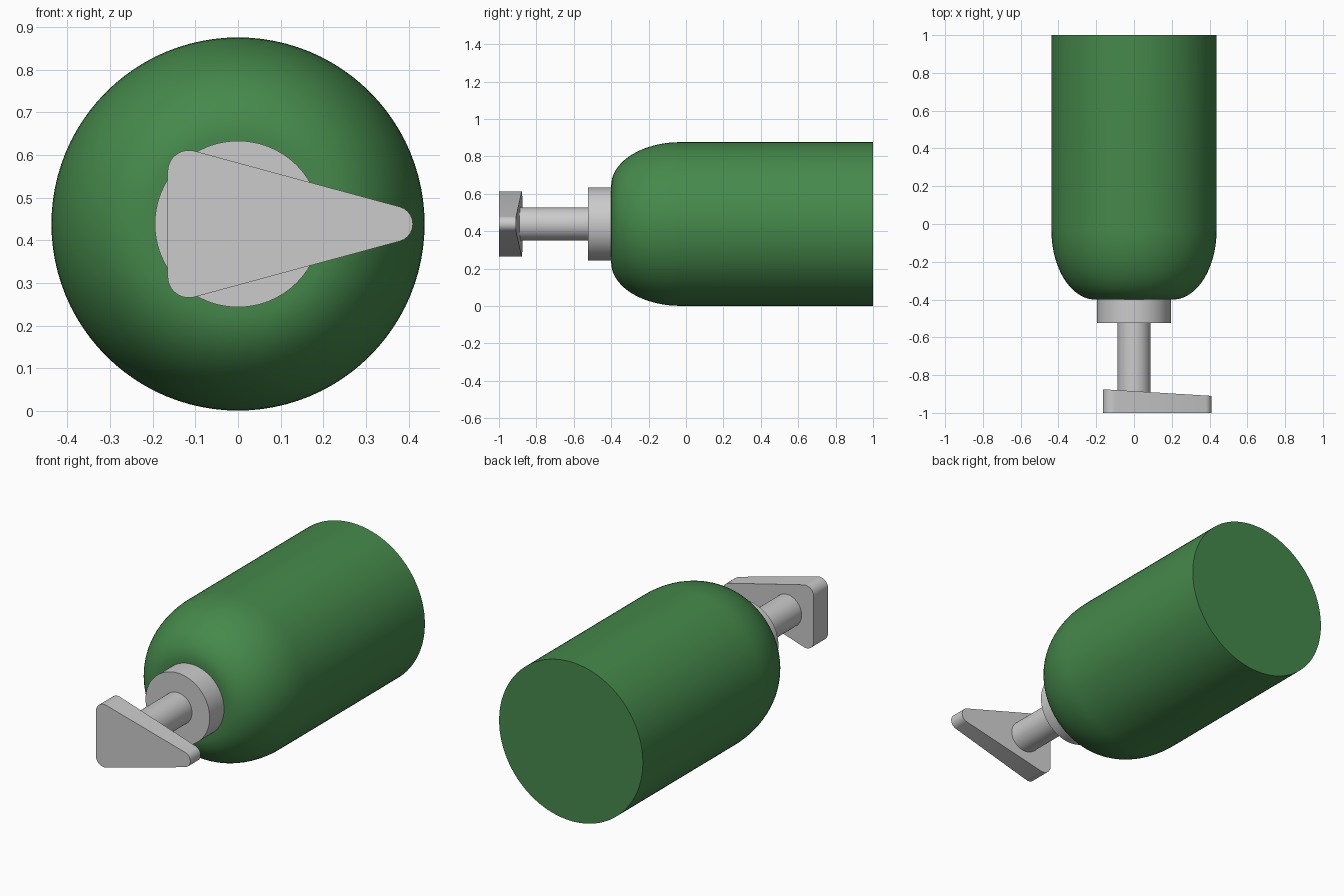
import bpy, bmesh
from math import sin, cos, pi, radians, atan2, asin, hypot

if "Cube" in bpy.data.objects:
    bpy.data.objects.remove(bpy.data.objects["Cube"])

CZ = 0.4385  # height of the common axis


def finish(name, bm, mat=None):
    bmesh.ops.remove_doubles(bm, verts=bm.verts, dist=1e-5)
    bmesh.ops.recalc_face_normals(bm, faces=bm.faces)
    me = bpy.data.meshes.new(name)
    bm.to_mesh(me)
    bm.free()
    ob = bpy.data.objects.new(name, me)
    bpy.context.collection.objects.link(ob)
    if mat:
        me.materials.append(mat)
    bpy.ops.object.select_all(action='DESELECT')
    ob.select_set(True)
    bpy.context.view_layer.objects.active = ob
    bpy.ops.object.shade_smooth_by_angle(angle=radians(30))
    return ob


def lathe(name, profile, mat=None, steps=96):
    """Revolve (radius, y) points around the long axis and cap both ends."""
    bm = bmesh.new()
    rings = [[bm.verts.new((r * cos(2 * pi * i / steps), y, CZ + r * sin(2 * pi * i / steps)))
              for i in range(steps)] for r, y in profile]
    for a, b in zip(rings, rings[1:]):
        for i in range(steps):
            j = (i + 1) % steps
            bm.faces.new((a[i], a[j], b[j], b[i]))
    bm.faces.new(rings[0])
    bm.faces.new(rings[-1])
    return finish(name, bm, mat)


green = bpy.data.materials.new("green")
green.diffuse_color = (0.06, 0.25, 0.07, 1)
green.use_nodes = True
green.node_tree.nodes["Principled BSDF"].inputs["Base Color"].default_value = green.diffuse_color

# Tank body: elliptical shoulder, then a straight cylinder
N = 20
shoulder = [(0.205 + 0.2325 * sin(pi / 2 * i / N), -0.03 - 0.37 * cos(pi / 2 * i / N))
            for i in range(N + 1)]
lathe("tank_body", shoulder + [(0.4375, 1.0)], green)

# Neck collar and valve stem
lathe("neck_collar", [(0.195, -0.525), (0.195, -0.4)])
lathe("valve_stem", [(0.0875, -0.92), (0.0875, -0.525)])

# Handle: rounded triangle plate, thinner toward the tip
BIG, TIP = (-0.115, 0.123, 0.05), (0.368, 0.0, 0.042)
tilt = atan2(BIG[1], TIP[0] - BIG[0])
edge = pi / 2 - tilt - asin((BIG[2] - TIP[2]) / hypot(TIP[0] - BIG[0], BIG[1]))


def arc(c, a0, a1, n=10):
    return [(c[0] + c[2] * cos(a0 + (a1 - a0) * i / n),
             c[1] + c[2] * sin(a0 + (a1 - a0) * i / n)) for i in range(n + 1)]


outline = (arc(TIP, -edge, edge) + arc(BIG, edge, pi)
           + arc((BIG[0], -BIG[1], BIG[2]), pi, 2 * pi - edge))
bm = bmesh.new()
front = [bm.verts.new((x, -1.0, CZ + z)) for x, z in outline]
back = [bm.verts.new((x, -0.875 - 0.061 * (x + 0.165), CZ + z)) for x, z in outline]
bm.faces.new(front)
bm.faces.new(back)
for i in range(len(front)):
    j = (i + 1) % len(front)
    bm.faces.new((front[i], front[j], back[j], back[i]))
finish("valve_handle", bm)
